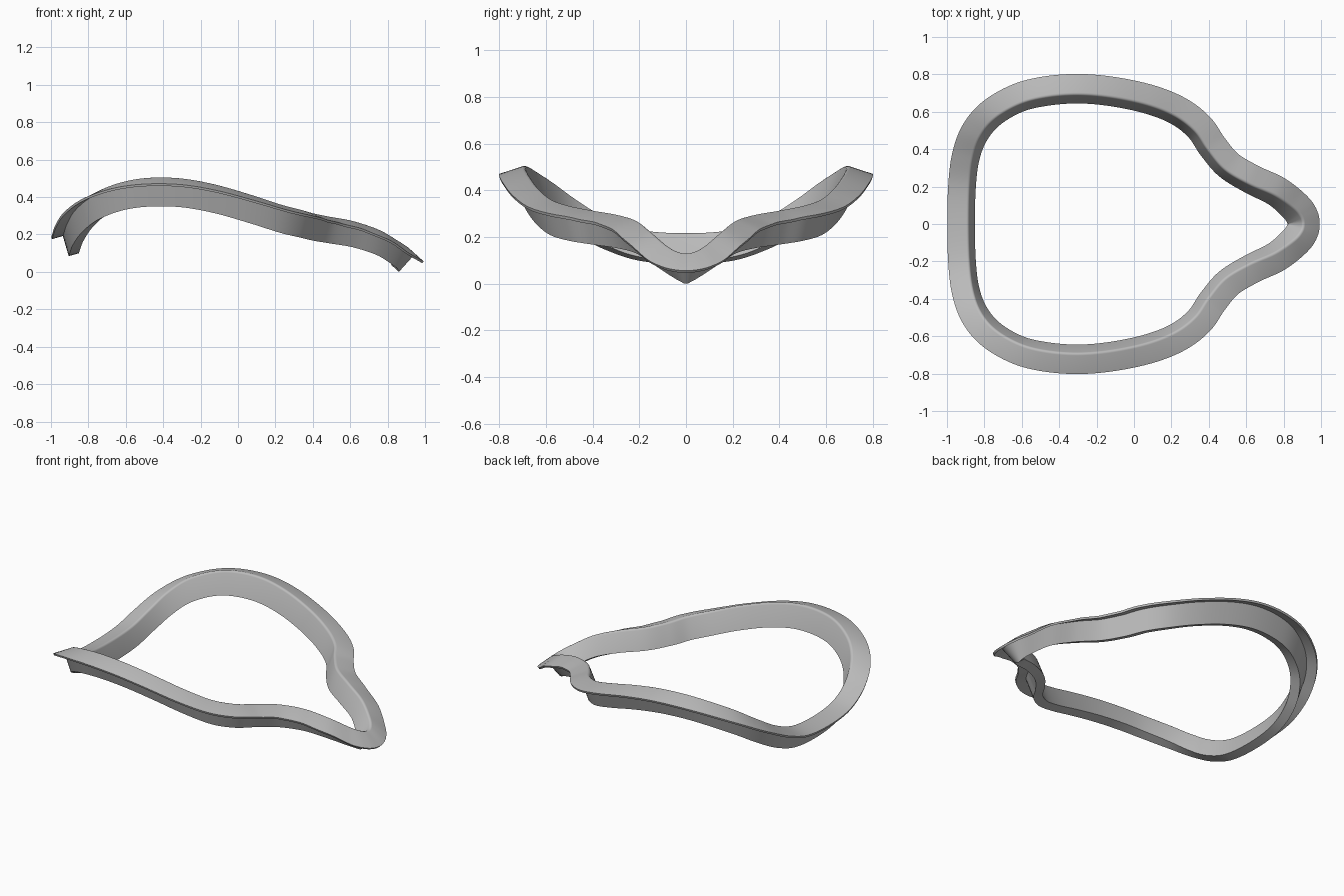
import bpy
import bmesh
import math
from mathutils import Vector

# Remove the default cube
cube = bpy.data.objects.get("Cube")
if cube:
    bpy.data.objects.remove(cube, do_unlink=True)

FLANGE_WIDTH = 0.118
FLANGE_THICKNESS = 0.013
WALL_THICKNESS = 0.057
CORNER_RADIUS = 0.014
STEPS = 8

# Half of the ridge path, rear to nose: x, y, z, flange tilt, wall height
half_path = [
    (-.885, 0, .225, 16, .125),
    (-.88, .2, .24, 16, .125),
    (-.862, .35, .295, 16, .13),
    (-.82, .47, .37, 17, .14),
    (-.74, .565, .44, 17, .145),
    (-.61, .64, .49, 17, .145),
    (-.47, .677, .512, 18, .147),
    (-.3, .69, .508, 18, .147),
    (-.12, .675, .475, 18, .147),
    (.07, .635, .42, 18, .147),
    (.22, .575, .37, 18, .145),
    (.325, .495, .342, 19, .142),
    (.395, .395, .322, 20, .138),
    (.485, .29, .304, 20, .135),
    (.615, .213, .28, 22, .132),
    (.75, .155, .235, 27, .13),
    (.85, .09, .178, 36, .13),
    (.893, .043, .15, 40, .13),
    (.905, 0, .14, 42, .13),
]


def mirrored_loop(half):
    """Close the half path with its mirror image across y = 0."""
    other = [(x, -y, *rest) for x, y, *rest in half[-2:0:-1]]
    return half + other


def smooth_loop(points, steps):
    """Closed Catmull-Rom curve through points of any dimension."""
    result = []
    count = len(points)
    for i in range(count):
        a, b, c, d = (Vector(points[(i + k) % count]) for k in (-1, 0, 1, 2))
        for step in range(steps):
            t = step / steps
            result.append(b + (c - a) * (t / 2)
                          + (a * 2 - b * 5 + c * 4 - d) * (t * t / 2)
                          + (b * 3 - a - c * 3 + d) * (t ** 3 / 2))
    return result


def section_profile(wall_height):
    """Cross-section as (distance outward, distance down the wall)."""
    r = CORNER_RADIUS
    rounded = []
    for k in range(5):
        angle = math.pi / 2 * k / 4
        rounded.append((r - r * math.cos(angle), r - r * math.sin(angle)))
    return [(0, wall_height)] + rounded + [
        (FLANGE_WIDTH, 0),
        (FLANGE_WIDTH, FLANGE_THICKNESS),
        (WALL_THICKNESS, FLANGE_THICKNESS),
        (WALL_THICKNESS, wall_height),
    ]


def build_seal(name, stations, material):
    """Sweep the tilted L section around the closed path."""
    bm = bmesh.new()
    rings = []
    count = len(stations)
    for i, station in enumerate(stations):
        x, y, z, tilt, wall_height = station
        ahead, behind = stations[(i + 1) % count], stations[i - 1]
        normal = Vector((behind[1] - ahead[1], ahead[0] - behind[0], 0)).normalized()
        tilt = math.radians(tilt)
        up = Vector((0, 0, 1))
        outward = normal * math.cos(tilt) - up * math.sin(tilt)
        down = -normal * math.sin(tilt) - up * math.cos(tilt)
        origin = Vector((x, y, z))
        rings.append([bm.verts.new(origin + outward * s + down * d)
                      for s, d in section_profile(wall_height)])
    for i, ring in enumerate(rings):
        following = rings[(i + 1) % count]
        for j in range(len(ring)):
            k = (j + 1) % len(ring)
            bm.faces.new((ring[j], ring[k], following[k], following[j]))
    bmesh.ops.recalc_face_normals(bm, faces=bm.faces)

    # Rest the lowest point on the ground
    lowest = min(v.co.z for v in bm.verts)
    bmesh.ops.translate(bm, verts=bm.verts, vec=(0, 0, -lowest))
    mesh = bpy.data.meshes.new(name)
    bm.to_mesh(mesh)
    bm.free()
    mesh.materials.append(material)
    obj = bpy.data.objects.new(name, mesh)
    bpy.context.collection.objects.link(obj)
    return obj


# Plain grey rubber
grey = bpy.data.materials.new("grey_rubber")
grey.use_nodes = True
colour = (0.5, 0.5, 0.5, 1)
grey.diffuse_color = colour
grey.node_tree.nodes["Principled BSDF"].inputs["Base Color"].default_value = colour

# Flanged face seal
seal = build_seal("face_seal", smooth_loop(mirrored_loop(half_path), STEPS), grey)
bpy.ops.object.select_all(action="DESELECT")
seal.select_set(True)
bpy.context.view_layer.objects.active = seal
bpy.ops.object.shade_smooth_by_angle(angle=math.radians(35))
